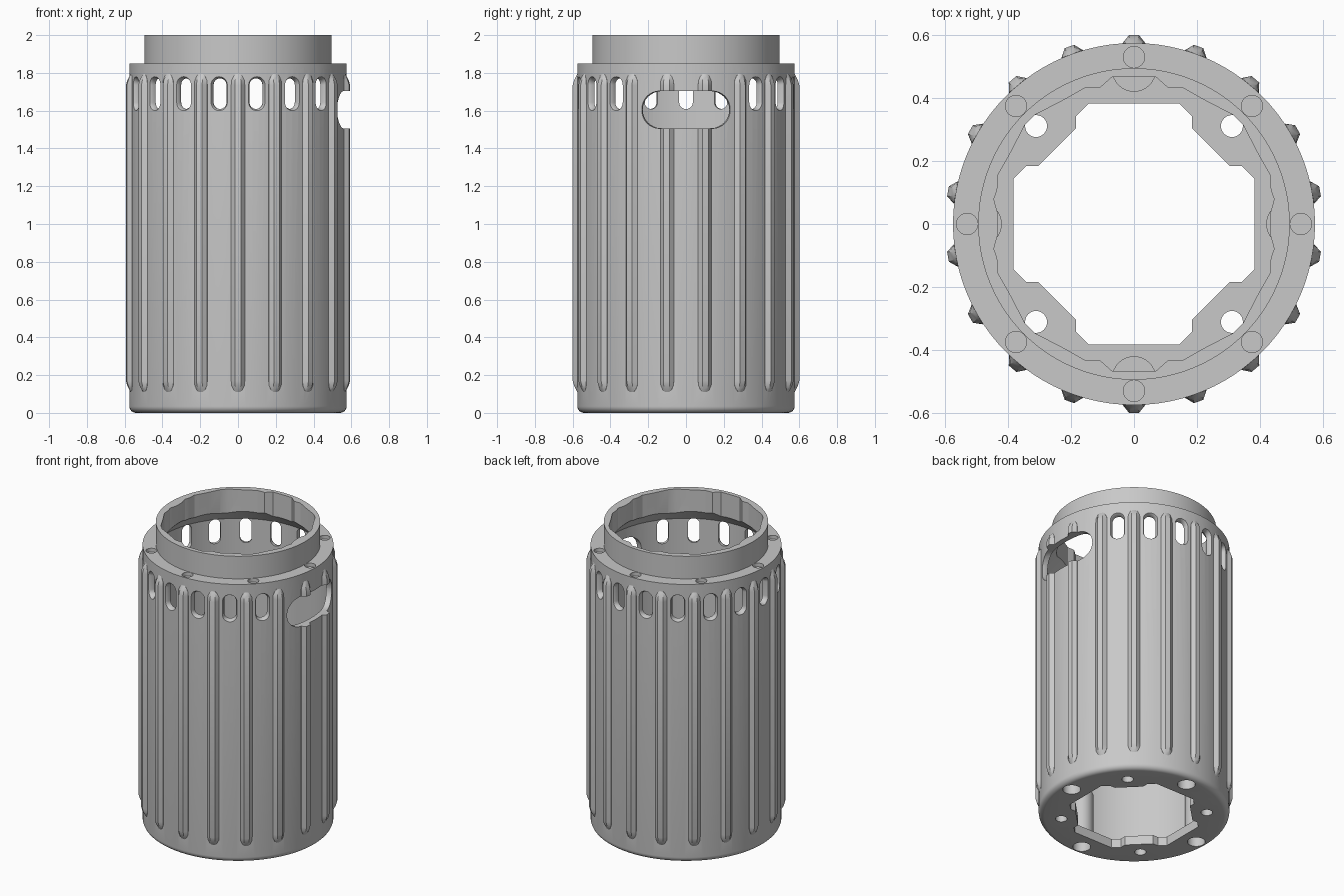
import bpy, bmesh, math
from mathutils import Matrix, Vector

cube = bpy.data.objects.get("Cube")
if cube:
    bpy.data.objects.remove(cube, do_unlink=True)

grey = bpy.data.materials.new("mid_grey")
grey.use_nodes = True
grey.diffuse_color = (0.58, 0.58, 0.58, 1)
grey.node_tree.nodes["Principled BSDF"].inputs["Base Color"].default_value = (0.58, 0.58, 0.58, 1)


def loft(bm, rings, matrix=Matrix()):
    """Closed solid through rings that all have the same number of points."""
    loops = [[bm.verts.new(matrix @ Vector(p)) for p in ring] for ring in rings]
    n = len(loops[0])
    for a, b in zip(loops, loops[1:]):
        for i in range(n):
            j = (i + 1) % n
            bm.faces.new((a[i], a[j], b[j], b[i]))
    bm.faces.new(loops[0][::-1])
    bm.faces.new(loops[-1])


def make(name, bm):
    bmesh.ops.recalc_face_normals(bm, faces=bm.faces)
    mesh = bpy.data.meshes.new(name)
    bm.to_mesh(mesh)
    bm.free()
    mesh.materials.append(grey)
    ob = bpy.data.objects.new(name, mesh)
    bpy.context.collection.objects.link(ob)
    return ob


def circle(r, z, n=96, x=0, y=0):
    return [(x + r * math.cos(math.tau * i / n), y + r * math.sin(math.tau * i / n), z)
            for i in range(n)]


def prism(bm, outline, z0, z1):
    loft(bm, [[(x, y, z) for x, y in outline] for z in (z0, z1)])


def stadium(half_w, half_h, depth, n=8):
    """Rounded slot outline in the local yz plane at x = depth."""
    r = min(half_w, half_h)
    points = []
    for k in range(4):
        sx, sz = ((1, 1), (-1, 1), (-1, -1), (1, -1))[k]
        for i in range(n + 1):
            a = math.pi / 2 * (k + i / n)
            points.append((depth, sx * (half_w - r + 0.001) + r * math.cos(a),
                           sz * (half_h - r + 0.001) + r * math.sin(a)))
    return points


def combine(tool, operation):
    mod = body.modifiers.new(tool.name, "BOOLEAN")
    mod.operation, mod.solver, mod.object = operation, "EXACT", tool
    tool.hide_render = True
    bpy.context.view_layer.objects.active = body
    bpy.ops.object.modifier_apply(modifier=mod.name)
    bpy.data.objects.remove(tool, do_unlink=True)


def turn(degrees, z=0):
    return Matrix.Translation((0, 0, z)) @ Matrix.Rotation(math.radians(degrees), 4, "Z")


# Outer sleeve: rounded foot, shoulder and neck
bm = bmesh.new()
foot = [(0.54 + 0.035 * math.sin(a), 0.035 - 0.035 * math.cos(a))
        for a in [math.pi / 2 * i / 6 for i in range(7)]]
profile = foot + [(0.575, 1.85), (0.495, 1.85), (0.495, 2)]
loft(bm, [circle(r, z) for r, z in profile])
body = make("sleeve_body", bm)

# Grip ribs with tapered, rounded ends
bm = bmesh.new()
ends = [(0, 0.3, 0.1), (0.012, 0.65, 0.35), (0.035, 0.95, 0.75), (0.06, 1, 1)]
stations = [(0.11 + d, w, h) for d, w, h in ends]
stations += [(1.795 - d, w, h) for d, w, h in reversed(ends)]
for k in range(18):
    rings = []
    for z, w, h in stations:
        top = 0.572 + 0.028 * h
        rings.append([(0.56, -0.036 * w, z), (0.575, -0.036 * w, z), (top, -0.016 * w, z),
                      (top, 0.016 * w, z), (0.575, 0.036 * w, z), (0.56, 0.036 * w, z)])
    loft(bm, rings, turn(10 + 20 * k))
combine(make("grip_ribs", bm), "UNION")

# Thin-walled cavity with a cone closing in under the neck
bm = bmesh.new()
loft(bm, [circle(0.54, 0.06), circle(0.54, 1.77), circle(0.42, 1.89)])
combine(make("cavity_cutter", bm), "DIFFERENCE")

# Faceted neck hole
quarter = [(0, 0.432), (4, 0.433), (10, 0.452), (14, 0.448), (20, 0.459), (31, 0.453),
           (42, 0.468), (48, 0.468), (59, 0.453), (70, 0.459), (76, 0.446), (81.5, 0.472)]
half = quarter + [(180 - a, r) for a, r in quarter[:0:-1]]
outline = [(r * math.cos(math.radians(a + t)), r * math.sin(math.radians(a + t)))
           for t in (0, 180) for a, r in half]
bm = bmesh.new()
prism(bm, outline, 1.7, 2.1)
combine(make("neck_cutter", bm), "DIFFERENCE")

# Stepped octagonal opening in the floor
bm = bmesh.new()
corner = [(0.382, 0.145), (0.343, 0.184), (0.305, 0.184),
          (0.184, 0.305), (0.184, 0.343), (0.145, 0.382)]
opening = []
for k in range(4):
    c, s = ((1, 0), (0, 1), (-1, 0), (0, -1))[k]
    opening += [(x * c - y * s, x * s + y * c) for x, y in corner]
prism(bm, opening, -0.1, 0.1)
combine(make("floor_cutter", bm), "DIFFERENCE")

# Round posts standing on the floor against the wall
bm = bmesh.new()
for k in range(4):
    a = math.pi / 2 * k
    loft(bm, [circle(0.07, z, 32, 0.49 * math.cos(a), 0.49 * math.sin(a)) for z in (0.04, 0.36)])
combine(make("floor_posts", bm), "UNION")

# Shoulder pockets, through holes at the corners and sockets under the posts
bm = bmesh.new()
for k in range(8):
    a = math.pi / 4 * k
    c, s = math.cos(a), math.sin(a)
    loft(bm, [circle(0.034, z, 24, 0.53 * c, 0.53 * s) for z in (1.826, 1.9)])
    r, d, top = (0.035, 0.44, 0.1) if k % 2 else (0.054, 0.49, 0.3)
    loft(bm, [circle(r, z, 24, d * c, d * s) for z in (-0.1, top)])
combine(make("hole_cutter", bm), "DIFFERENCE")

# Flared vents around the top and one wide side window
bm = bmesh.new()
for k in range(2, 17):
    loft(bm, [stadium(0.035, 0.08, 0.45), stadium(0.035, 0.08, 0.556),
              stadium(0.04, 0.085, 0.568), stadium(0.055, 0.1, 0.595)], turn(20 * k, 1.69))
loft(bm, [stadium(0.228, 0.095, 0.3), stadium(0.228, 0.095, 0.51),
          stadium(0.235, 0.098, 0.53), stadium(0.237, 0.098, 0.7)], turn(0, 1.605))
combine(make("vent_cutter", bm), "DIFFERENCE")

# Smooth curved walls, keep edges sharp
bpy.ops.object.select_all(action="DESELECT")
body.select_set(True)
bpy.context.view_layer.objects.active = body
bpy.ops.object.shade_smooth_by_angle(angle=math.radians(25))
